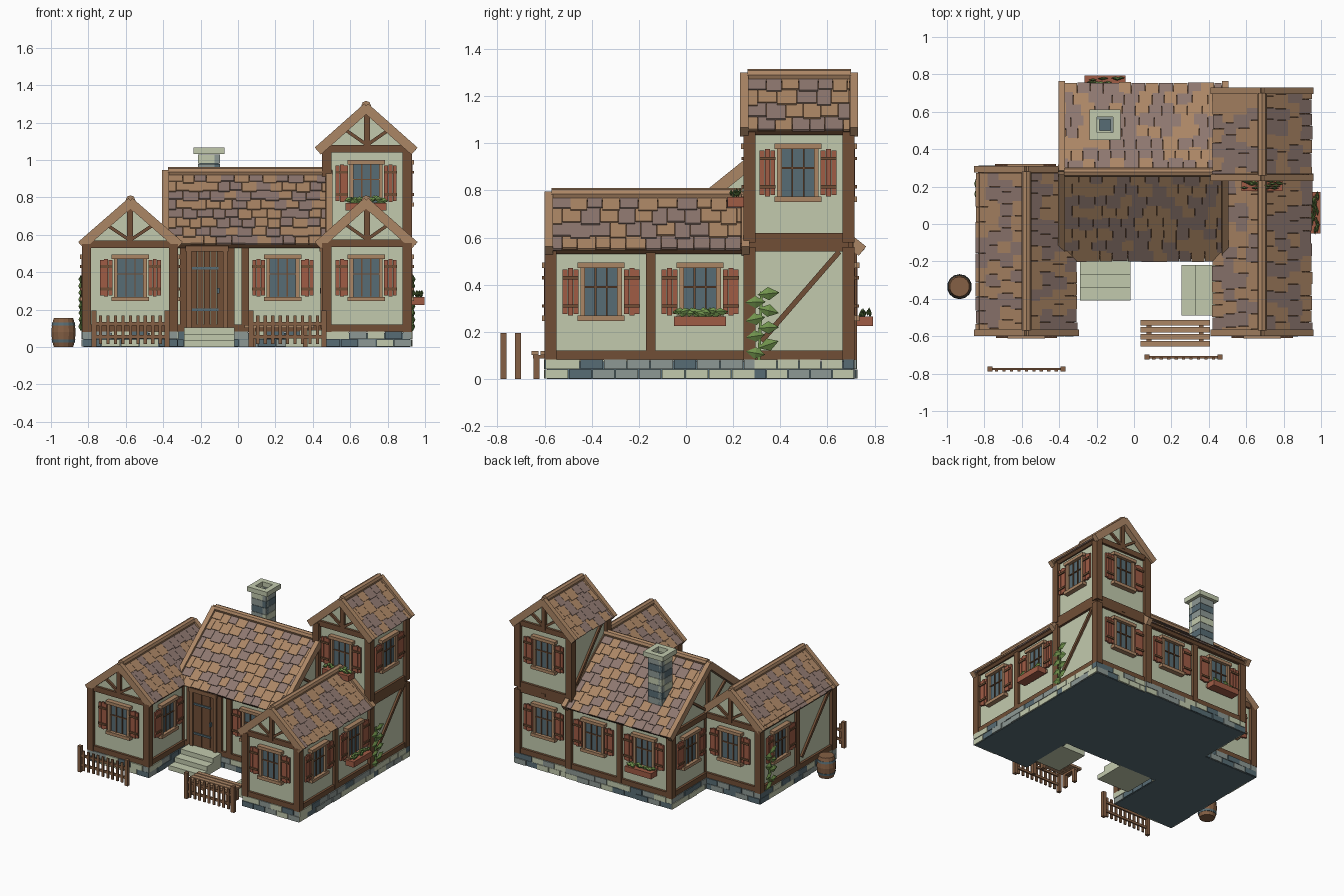
import bpy, bmesh, math, random
from mathutils import Matrix, Vector

random.seed(4)
cube = bpy.data.objects.get("Cube")
if cube:
    bpy.data.objects.remove(cube, do_unlink=True)

# Palette, display colours converted to linear
PALETTE = {"plaster": (193, 201, 172), "timber": (112, 80, 57), "tan_wood": (170, 133, 101),
           "mauve_tile": (141, 119, 111), "wood_brown": (132, 96, 70), "shutter_red": (158, 92, 71),
           "slate": (88, 108, 116), "grey_stone": (140, 151, 147), "leaf": (112, 146, 78)}
NAMES = list(PALETTE)
MATERIALS = []
for name, rgb in PALETTE.items():
    m = bpy.data.materials.new(name)
    m.use_nodes = True
    colour = [(c / 255) ** 2.2 for c in rgb] + [1]
    m.diffuse_color = colour
    m.node_tree.nodes["Principled BSDF"].inputs["Base Color"].default_value = colour
    MATERIALS.append(m)
ID = Matrix.Identity(4)
SOUTH, EAST, NORTH, WEST = 0, math.pi / 2, math.pi, -math.pi / 2


def paint(verts, mat):
    for f in {f for v in verts for f in v.link_faces}:
        f.material_index = NAMES.index(mat)


def box(bm, centre, size, mat, mtx=ID):
    m = mtx @ Matrix.Translation(centre) @ Matrix.Diagonal((*size, 1))
    paint(bmesh.ops.create_cube(bm, size=1, matrix=m)["verts"], mat)


def span(bm, lo, hi, mat, mtx=ID):
    lo, hi = Vector(lo), Vector(hi)
    box(bm, (lo + hi) / 2, hi - lo, mat, mtx)


def bar(bm, p, q, width, depth, mat, mtx=ID):
    p, q = Vector(p), Vector(q)
    turn = (q - p).to_track_quat('Z', 'Y').to_matrix().to_4x4()
    box(bm, (0, 0, 0), (depth, width, (q - p).length), mat, mtx @ Matrix.Translation((p + q) / 2) @ turn)


def finish(name, bm):
    mesh = bpy.data.meshes.new(name)
    bm.to_mesh(mesh)
    bm.free()
    for m in MATERIALS:
        mesh.materials.append(m)
    bpy.context.collection.objects.link(bpy.data.objects.new(name, mesh))


def facing(x, y, z, angle):
    return Matrix.Translation((x, y, z)) @ Matrix.Rotation(angle, 4, 'Z')


# Plaster body with gabled ends, plus its timber frame
def house(name, x0, x1, y0, y1, z0, z1, apex, ridge_along_x=False):
    bm = bmesh.new()
    if ridge_along_x:
        mid = (y0 + y1) / 2
        profile = [(x0, y0, z0), (x0, y1, z0), (x0, y1, z1), (x0, mid, apex), (x0, y0, z1)]
        run = Vector((x1 - x0, 0, 0))
    else:
        mid = (x0 + x1) / 2
        profile = [(x0, y0, z0), (x1, y0, z0), (x1, y0, z1), (mid, y0, apex), (x0, y0, z1)]
        run = Vector((0, y1 - y0, 0))
    f = bm.faces.new([bm.verts.new(p) for p in profile])
    side = bmesh.ops.extrude_face_region(bm, geom=[f])["geom"]
    bmesh.ops.translate(bm, vec=run, verts=[g for g in side if isinstance(g, bmesh.types.BMVert)])
    bmesh.ops.recalc_face_normals(bm, faces=bm.faces[:])
    finish(name + "_walls", bm)

    bm = bmesh.new()
    for x in (x0, x1):
        for y in (y0, y1):
            box(bm, (x, y, (z0 + z1) / 2), (.05, .05, z1 - z0), "timber")
    for z in (z0 + .02, z1):
        for y in (y0, y1):
            box(bm, ((x0 + x1) / 2, y, z), (x1 - x0, .035, .04), "timber")
        for x in (x0, x1):
            box(bm, (x, (y0 + y1) / 2, z), (.035, y1 - y0, .04), "timber")
    # King post and struts in both gables
    rise = apex - z1
    if ridge_along_x:
        ends, half = [(x0, mid, WEST), (x1, mid, EAST)], (y1 - y0) / 2
    else:
        ends, half = [(mid, y0, SOUTH), (mid, y1, NORTH)], (x1 - x0) / 2
    for ex, ey, angle in ends:
        m = facing(ex, ey, z1, angle)
        box(bm, (0, -.005, rise / 2), (.03, .03, rise), "timber", m)
        for s in (-1, 1):
            bar(bm, (0, -.004, .02), (s * half * .5, -.004, rise * .5), .018, .024, "timber", m)
    finish(name + "_timber_frame", bm)


# Shingled gable roof; its ridge runs along local y
def roof(name, x, y, ridge, eave, half, length, angle=0):
    bm = bmesh.new()
    base = facing(x, y, ridge, angle)
    pitch, slope = math.atan2(ridge - eave, half), math.hypot(ridge - eave, half)
    rows = round(slope / .08)
    step, inner = slope / rows, length - .07
    for turn in (0, math.pi):
        m = base @ Matrix.Rotation(turn, 4, 'Z') @ Matrix.Rotation(pitch, 4, 'Y')
        span(bm, (0, -inner / 2, -.035), (slope - .01, inner / 2, -.012), "timber", m)
        for row in range(rows):
            u = -inner / 2
            w = .04 if row % 2 else .075
            short = row % 2
            while u < inner / 2 - .005:
                end = min(u + w, inner / 2)
                short = not short
                long = step * (random.uniform(1.0, 1.08) if short else random.uniform(1.15, 1.25))
                tint = random.choice(["tan_wood", "mauve_tile"])
                tile = m @ Matrix.Translation((row * step, 0, -.007)) @ Matrix.Rotation(-.07, 4, 'Y')
                if row == rows - 1:
                    long = step * random.uniform(.93, 1.02)
                span(bm, (-.005, u + .001, -.005), (long, end - .001, .005), tint, tile)
                u, w = end, random.uniform(.06, .085)
        for end in (-1, 1):
            box(bm, (slope / 2, end * (length - .035) / 2, -.01), (slope, .035, .05), "tan_wood", m)
    pole = base @ Matrix.Rotation(math.pi / 2, 4, 'X')
    paint(bmesh.ops.create_cone(bm, cap_ends=True, segments=8, radius1=.026, radius2=.026,
                                depth=length - .06, matrix=pole)["verts"], "tan_wood")
    finish(name + "_roof", bm)


def leaf(bm, centre, size, mtx):
    m = mtx @ Matrix.Translation(centre) @ Matrix.Rotation(random.uniform(-.4, .4), 4, 'Y')
    m = m @ Matrix.Diagonal((size, size * .3, size * .6, 1))
    paint(bmesh.ops.create_uvsphere(bm, u_segments=4, v_segments=2, radius=1, matrix=m)["verts"], "leaf")


# Shuttered window, optionally with a planted box
def window(name, x, y, angle, z=.37, planter=False):
    bm = bmesh.new()
    m = facing(x, y, z, angle)
    box(bm, (0, -.006, 0), (.15, .01, .21), "slate", m)
    for s in (-1, 1):
        box(bm, (s * .078, -.012, 0), (.02, .028, .21), "tan_wood", m)
        box(bm, (s * .024, -.012, 0), (.007, .012, .2), "timber", m)
        box(bm, (0, -.016, s * .113), (.2, .04, .023), "tan_wood", m)
        for plank in (-1, 0, 1):
            box(bm, (s * (.13 + plank * .023), -.02, 0), (.021, .014, .2 - .012 * abs(plank)), "shutter_red", m)
        for h in (-.06, .06):
            box(bm, (s * .13, -.03, h), (.068, .01, .014), "timber", m)
    box(bm, (0, -.012, .02), (.15, .012, .007), "timber", m)
    finish(name + "_window", bm)
    if planter:
        bm = bmesh.new()
        box(bm, (0, -.058, -.125), (.22, .07, .042), "shutter_red", m)
        for i in range(20):
            leaf(bm, (-.095 + i * .01, random.uniform(-.082, -.04), random.uniform(-.1, -.078)), .024, m)
        finish(name + "_flower_box", bm)


def door(name, x, y, angle):
    bm = bmesh.new()
    m = facing(x, y, .1, angle)
    for i in range(5):
        box(bm, (-.07 + i * .035, -.01, .21), (.032, .02, .41), "timber", m)
    for s in (-1, 1):
        box(bm, (s * .097, -.014, .21), (.025, .04, .42), "wood_brown", m)
        box(bm, (-.01, -.024, .21 + s * .11), (.14, .008, .014), "slate", m)
    box(bm, (0, -.016, .425), (.23, .045, .03), "wood_brown", m)
    box(bm, (.06, -.026, .2), (.012, .02, .03), "slate", m)
    finish(name + "_door", bm)


# Footprints
WEST_WING = (-.81, -.345, -.575, .285)
EAST_WING = (.475, .905, -.575, .27)
TOWER = (.475, .905, .27, .69)
HALL = (-.365, .475, -.15, .70)
house("west_wing", *WEST_WING, .08, .55, .745)
house("east_wing", *EAST_WING, .08, .555, .745)
house("tower_base", *TOWER, .08, .56, .58)
house("tower", *TOWER, .58, 1.06, 1.25)
house("main_hall", *HALL, .08, .55, .895, True)
roof("west_wing", -.575, -.145, .785, .55, .27, .91)
roof("east_wing", .685, -.165, .785, .55, .265, .87)
roof("tower", .685, .48, 1.29, 1.055, .265, .50)
roof("main_hall", .05, .277, .935, .55, .478, .91, math.pi / 2)

# Stone foundation and floor slabs
floor, stones = bmesh.new(), bmesh.new()
for x0, x1, y0, y1 in (WEST_WING, EAST_WING, TOWER, HALL):
    span(floor, (x0 - .015, y0 - .015, 0), (x1 + .015, y1 + .015, .075), "slate")
    for a, b, angle, cx, cy in ((x0, x1, SOUTH, 0, y0), (x0, x1, NORTH, 0, y1), (y0, y1, WEST, x0, 0), (y0, y1, EAST, x1, 0)):
        wide, centre = b - a + .045, (a + b) / 2
        m = facing(cx or centre, cy or centre, 0, angle)
        count = round(wide / .1)
        for row in range(2):
            cuts = [-wide / 2] + [-wide / 2 + (i + .5 * row) * wide / count for i in range(1, count)] + [wide / 2]
            for u, v in zip(cuts, cuts[1:]):
                out = random.uniform(.021, .027)
                span(stones, (u + .002, -out, .002 + row * .041), (v - .002, .02, .041 + row * .041),
                     random.choice(["plaster", "grey_stone", "slate"]), m)
finish("floor_slab", floor)
finish("foundation_stones", stones)

# Intermediate posts and diagonal braces
bm = bmesh.new()
for x, y in ((.905, -.15), (-.81, -.15), (.04, -.15), (-.04, -.15), (-.29, -.15), (.055, .70)):
    box(bm, (x, y, .32), (.04, .04, .46), "timber")
for x, y, low, angle in ((.905, .48, .14, EAST), (-.81, -.365, .14, WEST), (.475, .48, .66, WEST)):
    bar(bm, (-.16, -.005, .02), (.17, -.005, .4), .022, .02, "timber", facing(x, y, low, angle))
finish("posts_and_braces", bm)

# Windows and doors
window("west_wing_front", -.575, -.575, SOUTH)
window("west_wing_back", -.58, .285, NORTH)
window("west_wing_side", -.81, .06, WEST)
window("west_wing_court", -.345, -.36, EAST)
window("east_wing_front", .685, -.575, SOUTH)
window("east_wing_side", .905, -.36, EAST)
window("east_wing_planted", .905, .06, EAST, planter=True)
window("tower_front", .685, .27, SOUTH, .875, True)
window("tower_side", .905, .475, EAST, .875)
window("tower_back", .685, .69, NORTH, .875)
window("tower_low", .685, .69, NORTH)
window("hall_front", .24, -.15, SOUTH)
window("hall_back", .265, .70, NORTH)
window("hall_back_planted", -.155, .70, NORTH, planter=True)
window("hall_end", -.365, .49, WEST)
door("hall", -.165, -.15, SOUTH)
door("east_wing", .475, -.355, WEST)

# Steps
bm = bmesh.new()
for i in range(3):
    span(bm, (-.29, -.41 + i * .07, 0), (-.02, -.15, .035 * (i + 1)), "plaster")
for i in range(2):
    span(bm, (.255 + i * .075, -.49, 0), (.47, -.22, .045 * (i + 1)), "plaster")
finish("stone_steps", bm)

# Chimney of stacked courses with an open cap
bm = bmesh.new()
COURSES = ["grey_stone", "slate", "grey_stone", "plaster"]
for i in range(7):
    for k, spot in enumerate([(0, .045, 0), (.045, 0, 0), (0, -.045, 0), (-.045, 0, 0)]):
        size = (.03, .12, .048) if k % 2 else (.12, .03, .048)
        box(bm, Vector((-.155, .53, .705 + i * .05)) + Vector(spot), size, COURSES[(i + k // 2) % 4])
for s in (-1, 1):
    box(bm, (-.155, .53 + s * .062, 1.048), (.165, .04, .035), "plaster")
    box(bm, (-.155 + s * .062, .53, 1.048), (.04, .085, .035), "plaster")
box(bm, (-.155, .53, .85), (.1, .1, .34), "slate")
finish("chimney", bm)

# Picket fences
for name, x, y in (("west_fence", -.575, -.775), ("east_fence", .265, -.712)):
    bm = bmesh.new()
    for s in (-1, 1):
        box(bm, (x + s * .195, y, .098), (.026, .026, .195), "wood_brown")
        box(bm, (x, y, .09 + s * .035), (.4, .012, .018), "wood_brown")
    for i in range(9):
        box(bm, (x - .16 + i * .04, y - .008, .092), (.018, .01, .15), "wood_brown")
    finish(name, bm)

# Bench
bm = bmesh.new()
for i in range(4):
    box(bm, (.22, -.64 + i * .037, .11), (.37, .03, .016), "tan_wood")
for s in (-1, 1):
    box(bm, (.22 + s * .14, -.585, .095), (.025, .13, .015), "wood_brown")
    for t in (-1, 1):
        box(bm, (.22 + s * .14, -.585 + t * .05, .05), (.025, .025, .1), "wood_brown")
finish("bench", bm)

# Barrel with hoops
bm = bmesh.new()
rings = [(0, .053), (.025, .06), (.04, .063), (.08, .067), (.115, .063), (.13, .06), (.155, .053)]
for (za, ra), (zb, rb) in zip(rings, rings[1:]):
    hoop = abs(zb - za - .015) < .001
    m = Matrix.Translation((-.933, -.335, (za + zb) / 2))
    grow = .002 if hoop else 0
    paint(bmesh.ops.create_cone(bm, cap_ends=True, segments=14, radius1=ra + grow, radius2=rb + grow,
                                depth=zb - za, matrix=m)["verts"], "slate" if hoop else "wood_brown")
finish("barrel", bm)

# Climbing vines
for name, x, y, angle in (("east_vine", .905, .31, EAST), ("west_vine", -.81, .2, WEST)):
    bm = bmesh.new()
    m = facing(x, y, .1, angle)
    bar(bm, (0, -.022, -.02), (.01, -.022, .27), .012, .012, "leaf", m)
    for i in range(8):
        leaf(bm, ((-.025, .03)[i % 2] + .01, -.03, .01 + i * .036), random.uniform(.04, .05), m)
    finish(name, bm)
